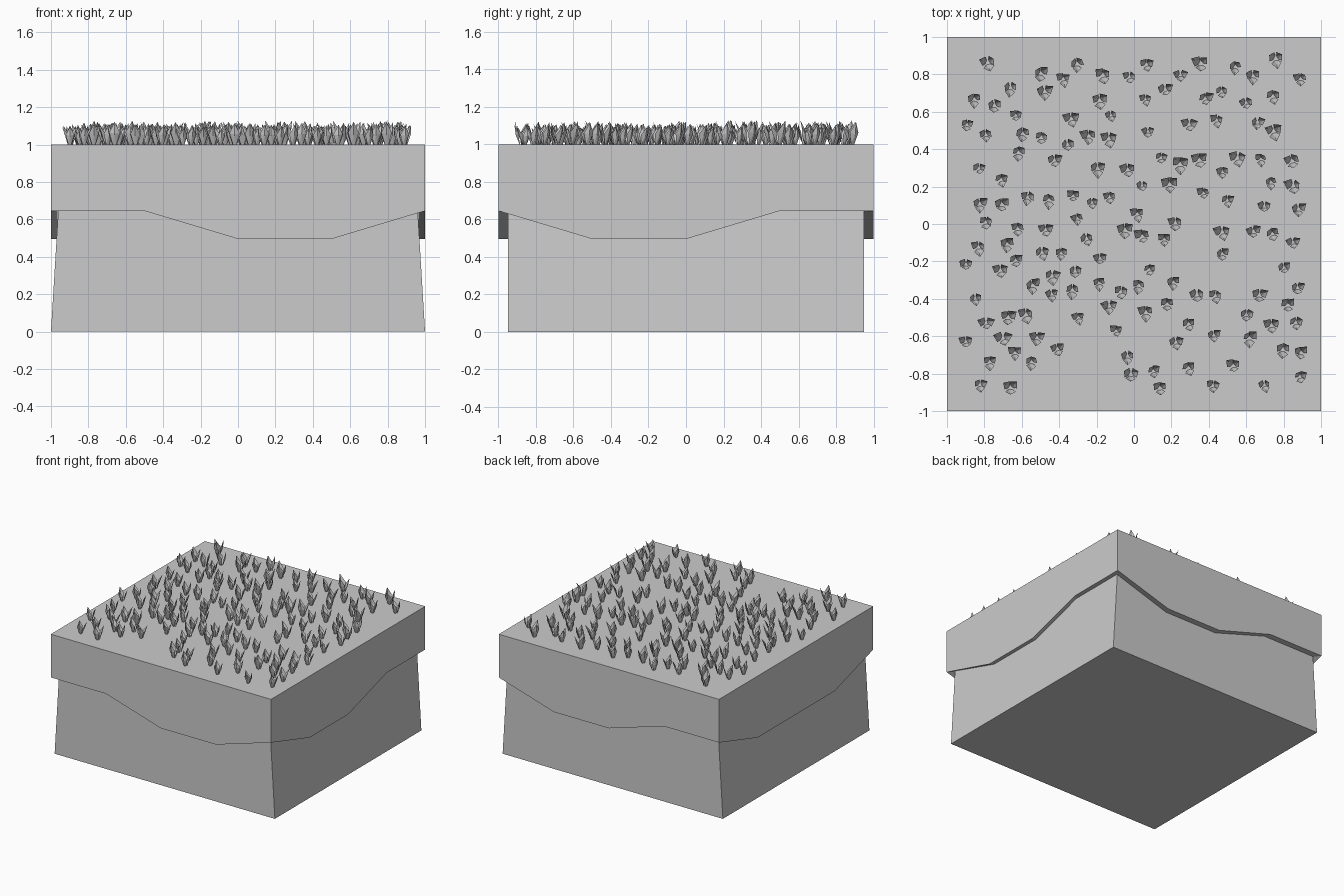
import bpy, bmesh, math, random
from mathutils import Vector

if "Cube" in bpy.data.objects:
    bpy.data.objects.remove(bpy.data.objects["Cube"])

random.seed(7)


def make_object(name, bm, fix_normals=True):
    if fix_normals:
        bmesh.ops.recalc_face_normals(bm, faces=bm.faces)
    mesh = bpy.data.meshes.new(name)
    bm.to_mesh(mesh)
    bm.free()
    obj = bpy.data.objects.new(name, mesh)
    bpy.context.collection.objects.link(obj)
    return obj


# Soil block: sides lean in slightly along x, straight along y
bm = bmesh.new()
bmesh.ops.create_cube(bm, size=2)
for v in bm.verts:
    top = v.co.z > 0
    v.co = (v.co.x * (0.96 if top else 1.0), v.co.y * 0.95, 0.66 if top else 0.0)
make_object("soil_block", bm)

# Turf cap: stepped hem around the four sides (H = high, L = low)
HIGH, LOW, TOP = 0.645, 0.495, 1.0
hems = ["HHLL", "HLLH", "HLLH", "HLLL"]       # front, right, back, left
corners = [Vector(c) for c in ((-1, -1), (1, -1), (1, 1), (-1, 1))]
bm = bmesh.new()
upper, lower, inner = [], [], []
for side, hem in enumerate(hems):
    a, b = corners[side], corners[(side + 1) % 4]
    for step, level in enumerate(hem):
        p = a.lerp(b, step / 4)
        z = HIGH if level == "H" else LOW
        upper.append(bm.verts.new((p.x, p.y, TOP)))
        lower.append(bm.verts.new((p.x, p.y, z)))
        inner.append(bm.verts.new((p.x * 0.965, p.y * 0.95, z)))
n = len(upper)
for i in range(n):
    j = (i + 1) % n
    bm.faces.new((lower[i], lower[j], upper[j], upper[i]))
    bm.faces.new((inner[i], inner[j], lower[j], lower[i]))
bm.faces.new(upper)
make_object("turf_cap", bm)


# Grass tufts: three cupped pointed leaves, opening outward
def add_leaf(bm, centre, angle, size, lean):
    out = Vector((math.cos(angle), math.sin(angle), 0))
    across = Vector((-out.y, out.x, 0))

    def point(r, w, z):
        return bm.verts.new(centre + size * (out * r + across * w) + Vector((0, 0, z * size)))
    base_l, base_r = point(0.010, -0.010, 0), point(0.010, 0.010, 0)
    left, right = point(0.022, -0.028, 0.062), point(0.022, 0.028, 0.062)
    ridge = point(0.034, 0, 0.055)
    tip = point(lean, 0, 0.118)
    for f in ((base_l, base_r, ridge), (base_r, right, ridge), (right, tip, ridge),
              (tip, left, ridge), (left, base_l, ridge)):
        bm.faces.new(f)


# Scatter positions with minimum spacing, keeping a few bare patches
bare = [(-0.3, -0.72, 0.12), (-0.35, -0.88, 0.2), (-0.15, 0.02, 0.1), (0.3, -0.16, 0.12),
        (0.02, -0.62, 0.1), (-0.68, -0.42, 0.08), (0.9, 0.88, 0.1), (0.92, -0.2, 0.12),
        (-0.9, 0.02, 0.1), (-0.92, 0.85, 0.12), (-0.22, -0.45, 0.08), (-0.55, 0.7, 0.06),
        (0.92, 0.6, 0.1), (-0.05, -0.9, 0.1)]
spots = []
for _ in range(6000):
    p = Vector((random.uniform(-0.9, 0.93), random.uniform(-0.9, 0.89), TOP))
    if any(math.hypot(p.x - x, p.y - y) < r for x, y, r in bare):
        continue
    if all((p - q).length > 0.095 for q in spots):
        spots.append(p)
    if len(spots) == 142:
        break

bm = bmesh.new()
for p in spots:
    size = random.uniform(0.8, 1.08)
    for degrees in (150, 35, 275):
        angle = math.radians(degrees + random.uniform(-15, 15))
        add_leaf(bm, p, angle, size * random.uniform(0.85, 1.05), random.uniform(0.035, 0.058))
make_object("grass_tufts", bm, False)
